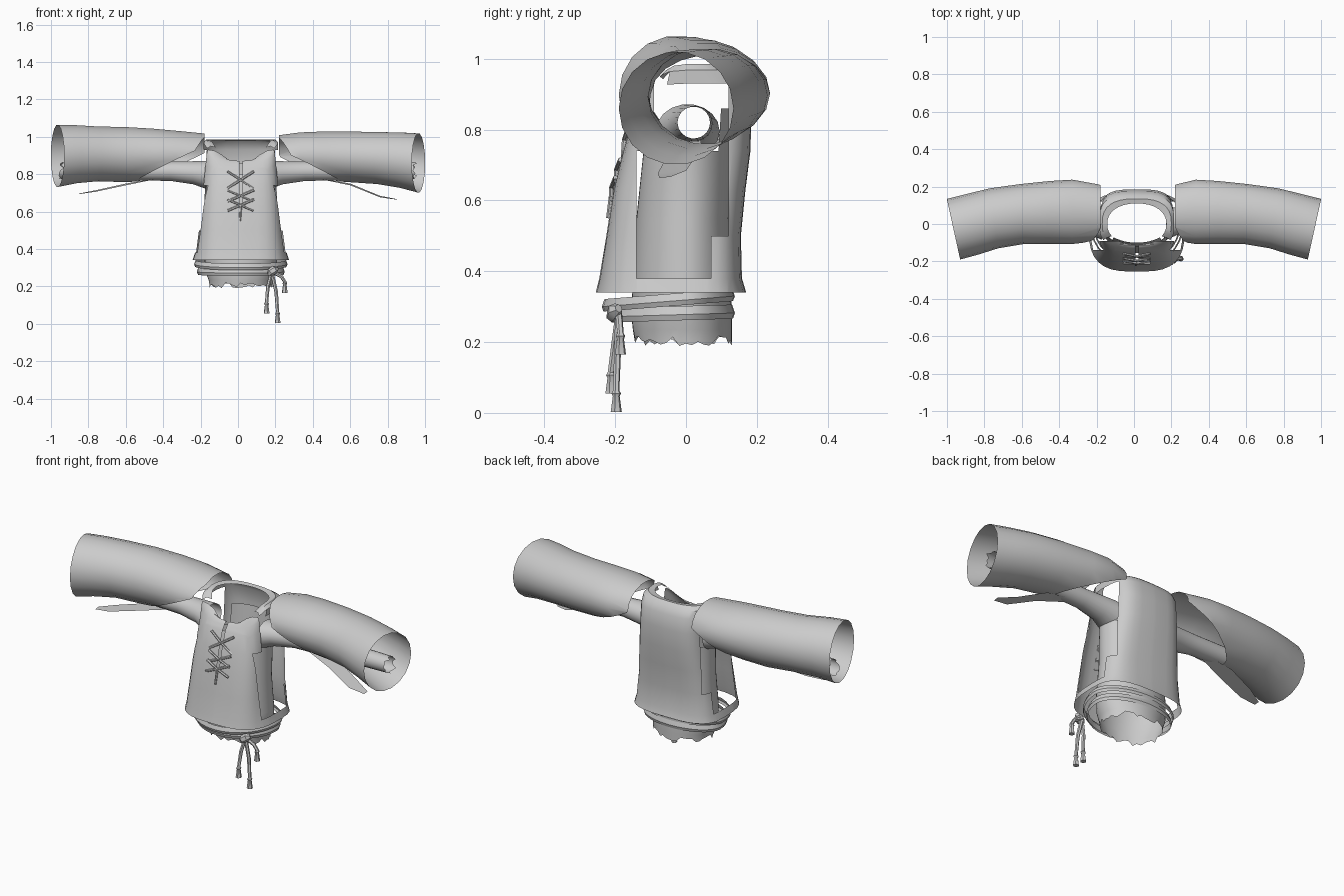
import bpy, bmesh, math, random
from mathutils import Vector

random.seed(4)
if "Cube" in bpy.data.objects:
    bpy.data.objects.remove(bpy.data.objects["Cube"])

CX = 0.015  # garment body sits slightly off centre

cloth = bpy.data.materials.new("grey_cloth")
cloth.use_nodes = True
cloth.diffuse_color = (0.6, 0.6, 0.6, 1)
cloth.node_tree.nodes["Principled BSDF"].inputs["Base Color"].default_value = (0.6, 0.6, 0.6, 1)


def finish(name, bm):
    mesh = bpy.data.meshes.new(name)
    bm.to_mesh(mesh)
    bm.free()
    mesh.materials.append(cloth)
    mesh.shade_smooth()
    mesh.set_sharp_from_angle(angle=math.radians(35))
    obj = bpy.data.objects.new(name, mesh)
    bpy.context.collection.objects.link(obj)
    return obj


def loft(rings):
    """Open tube through rings of equal point count."""
    bm = bmesh.new()
    loops = [[bm.verts.new(p) for p in ring] for ring in rings]
    for a, b in zip(loops, loops[1:]):
        n = len(a)
        for i in range(n):
            j = (i + 1) % n
            bm.faces.new((a[i], a[j], b[j], b[i]))
    return bm


def body_ring(z, rx, front, back, drop=0.0, square=1.0, n=32, tilt=0.0):
    """Horizontal oval with its own front and back depth; drop lowers the front,
    square below 1 fills out the corners."""
    pts = []
    for i in range(n):
        t = 2 * math.pi * i / n
        c, s = math.cos(t), math.sin(t)
        y = abs(s) ** square * (back if s > 0 else front)
        pts.append((CX + rx * math.copysign(abs(c) ** square, c), y,
                    z - drop * max(0, -s) ** 2 + tilt * y))
    return pts


def cut_faces(bm, rule):
    doomed = [f for f in bm.faces if rule(f.calc_center_median())]
    bmesh.ops.delete(bm, geom=doomed, context='FACES')


def slice_mesh(bm, point, normal, clear=False):
    bmesh.ops.bisect_plane(bm, geom=bm.verts[:] + bm.edges[:] + bm.faces[:],
                           plane_co=point, plane_no=normal, clear_outer=clear)


# Outer tunic: front and back panels, open sides, laced neck slit
bm = loft([body_ring(*r) for r in (
    (0.34, 0.258, -0.255, 0.170, 0, 0.65),
    (0.38, 0.245, -0.245, 0.158, 0, 0.6),
    (0.50, 0.228, -0.225, 0.155, 0, 0.55),
    (0.63, 0.216, -0.205, 0.168, 0, 0.55),
    (0.74, 0.205, -0.178, 0.182, 0, 0.55),
    (0.85, 0.198, -0.15, 0.185, 0.02, 0.55),
    (0.93, 0.198, -0.132, 0.175, 0.075, 0.55),
    (0.968, 0.200, -0.122, 0.155, 0.10, 0.6),
    (0.985, 0.185, -0.115, 0.135, 0.115, 0.75),
    (0.98, 0.158, -0.11, 0.11, 0.12, 0.9))])
for side in (-1, 1):
    slice_mesh(bm, (CX + side * 0.008, 0, 0), (1, 0, 0))
for y in (-0.14, -0.09, 0.07, 0.12):
    slice_mesh(bm, (0, y, 0), (0, 1, 0))
cut_faces(bm, lambda c: abs(c.x - CX) > 0.1 and 0.38 < c.z < 0.942
          and (-0.14 if c.z < 0.74 else -0.09) < c.y < (0.07 if c.z < 0.5 else 0.12))
cut_faces(bm, lambda c: abs(c.x - CX) < 0.008 and c.y < 0 and 0.62 < c.z)
finish("tunic", bm)

# Under shirt with ragged hem and open armholes
hem = [(x, y, z + random.uniform(-0.012, 0.02))
       for x, y, z in body_ring(0.2, 0.168, -0.145, 0.13, n=48)]
bm = loft([hem] + [body_ring(*r, n=48) for r in (
    (0.235, 0.172, -0.15, 0.13), (0.28, 0.19, -0.155, 0.13),
    (0.37, 0.195, -0.15, 0.125), (0.55, 0.18, -0.14, 0.12),
    (0.74, 0.185, -0.12, 0.13), (0.86, 0.175, -0.10, 0.14, 0.06))])
cut_faces(bm, lambda c: c.z > 0.74 and abs(c.x - CX) > 0.12)
finish("under_shirt", bm)

# Two wraps of the belt
for name, z, height, rx, front, tilt in (("belt_upper", 0.305, 0.035, 0.25, -0.238, 0.08),
                                         ("belt_lower", 0.262, 0.04, 0.235, -0.215, 0.03)):
    bm = loft([body_ring(z, rx - 0.006, front + 0.005, 0.133, tilt=tilt),
               body_ring(z + height * 0.4, rx, front, 0.138, tilt=tilt),
               body_ring(z + height, rx - 0.008, front + 0.008, 0.13, tilt=tilt)])
    finish(name, bm)


def arm_ring(side, x, y, ry, top, bottom, skew=0.0, n=18):
    """Upright oval across the arm; skew slants the opening."""
    pts = []
    for i in range(n):
        t = 2 * math.pi * i / n
        dy = ry * math.cos(t)
        pts.append((side * (x + skew * dy), y + dy,
                    (top + bottom) / 2 + (top - bottom) / 2 * math.sin(t)))
    return pts


# Wide outer sleeves, torn open below the shoulder, and narrow inner sleeves
for label, side, lift, shoulder in (("left", 1, 0.0, 0.22), ("right", -1, 0.03, 0.18)):
    bm = loft([arm_ring(side, *r) for r in (
        (0.965, -0.028, 0.162, 1.02 + lift * 1.5, 0.70 + lift, 0.22),
        (0.87, -0.003, 0.162, 1.025 + lift * 1.3, 0.725 + lift * 0.8, 0.2),
        (0.75, 0.03, 0.16, 1.027 + lift, 0.745 + lift * 0.5, 0.15),
        (0.60, 0.053, 0.16, 1.03 + lift * 0.8, 0.755, 0.08),
        (0.45, 0.062, 0.168, 1.03 + lift * 0.5, 0.765),
        (0.33, 0.065, 0.172, 1.025 + lift * 0.3, 0.775),
        (shoulder, 0.06, 0.15, 1.01 + lift * 0.3, 0.79))])
    slice_mesh(bm, (side * 0.28, -0.08, 0.9), (-side * 0.47, -0.12, -1), clear=True)
    slice_mesh(bm, (side * (shoulder + 0.06), -0.08, 0.9), (-side, -0.2, -0.5), clear=True)
    finish(label + "_outer_sleeve", bm)

    cuff = [(x + side * random.uniform(-0.02, 0.01), y, z)
            for x, y, z in arm_ring(side, 0.95, 0.022, 0.046, 0.865, 0.775)]
    bm = loft([arm_ring(side, *r) for r in (
        (0.17, 0.005, 0.09, 0.872, 0.72), (0.24, 0.015, 0.07, 0.87, 0.745),
        (0.36, 0.02, 0.055, 0.868, 0.763), (0.65, 0.025, 0.05, 0.867, 0.768))] + [cuff])
    finish(label + "_inner_sleeve", bm)

    # Torn strip hanging under the sleeve
    bm = bmesh.new()
    pairs = [[bm.verts.new((side * x, y + w, z + w * 0.1)) for w in (-width, width)]
             for x, y, z, width in ((0.44, 0.02, 0.775, 0.02), (0.60, 0.0, 0.745, 0.045),
                                    (0.76, -0.04, 0.68 + lift, 0.04), (0.85, -0.06, 0.665 + lift, 0.015))]
    for a, b in zip(pairs, pairs[1:]):
        bm.faces.new((a[0], a[1], b[1], b[0]))
    finish(label + "_torn_strip", bm)


def cord(name, points, radii):
    """Round cord along points with a radius at each."""
    rings = []
    for i, p in enumerate(points):
        p = Vector(p)
        d = Vector(points[min(i + 1, len(points) - 1)]) - Vector(points[max(i - 1, 0)])
        u = d.cross(Vector((0.3, 1, 0.2))).normalized()
        v = d.cross(u).normalized()
        rings.append([p + radii[i] * (u * math.cos(k * math.pi / 3) + v * math.sin(k * math.pi / 3))
                      for k in range(6)])
    bm = loft(rings)
    for e in (0, len(rings) - 1):
        bm.verts.ensure_lookup_table()
        bm.faces.new(bm.verts[e * 6:e * 6 + 6])
    finish(name, bm)


# Crossed chest laces following the slope of the front panel
for k, z in enumerate((0.635, 0.685, 0.77)):
    y = -0.208 + 0.27 * (z - 0.63)
    rise = 0.03 if k < 2 else 0.045
    for side in (-1, 1):
        cord(f"lace_{k}_{side}",
             [(CX - side * 0.07, y + 0.002 - rise * 0.2, z - rise), (CX, y - 0.004, z),
              (CX + side * 0.07, y + 0.002 + rise * 0.2, z + rise)], [0.007] * 3)
cord("lace_tail", [(CX, -0.209, 0.63), (CX - 0.005, -0.22, 0.55)], [0.007, 0.006])

# Belt knot and its hanging tassels
cord("belt_knot", [(0.165, -0.2, 0.262), (0.175, -0.205, 0.275), (0.195, -0.2, 0.29),
                   (0.21, -0.19, 0.295)], [0.012, 0.022, 0.022, 0.012])
for name, x, y, z in (("tassel_a", 0.153, -0.212, 0.055), ("tassel_b", 0.212, -0.197, 0.003),
                      ("tassel_c", 0.25, -0.185, 0.165)):
    top = Vector((0.18, -0.19, 0.28))
    end = Vector((x, y, z))
    neck = end + Vector((0, 0, 0.06))
    cord(name, [top, (top + neck) / 2 + Vector(((x - 0.18) * 0.25, 0, 0)), neck,
                neck - Vector((0, 0, 0.008)), neck - Vector((0, 0, 0.016)), end],
         [0.01, 0.01, 0.009, 0.014, 0.01, 0.016])
